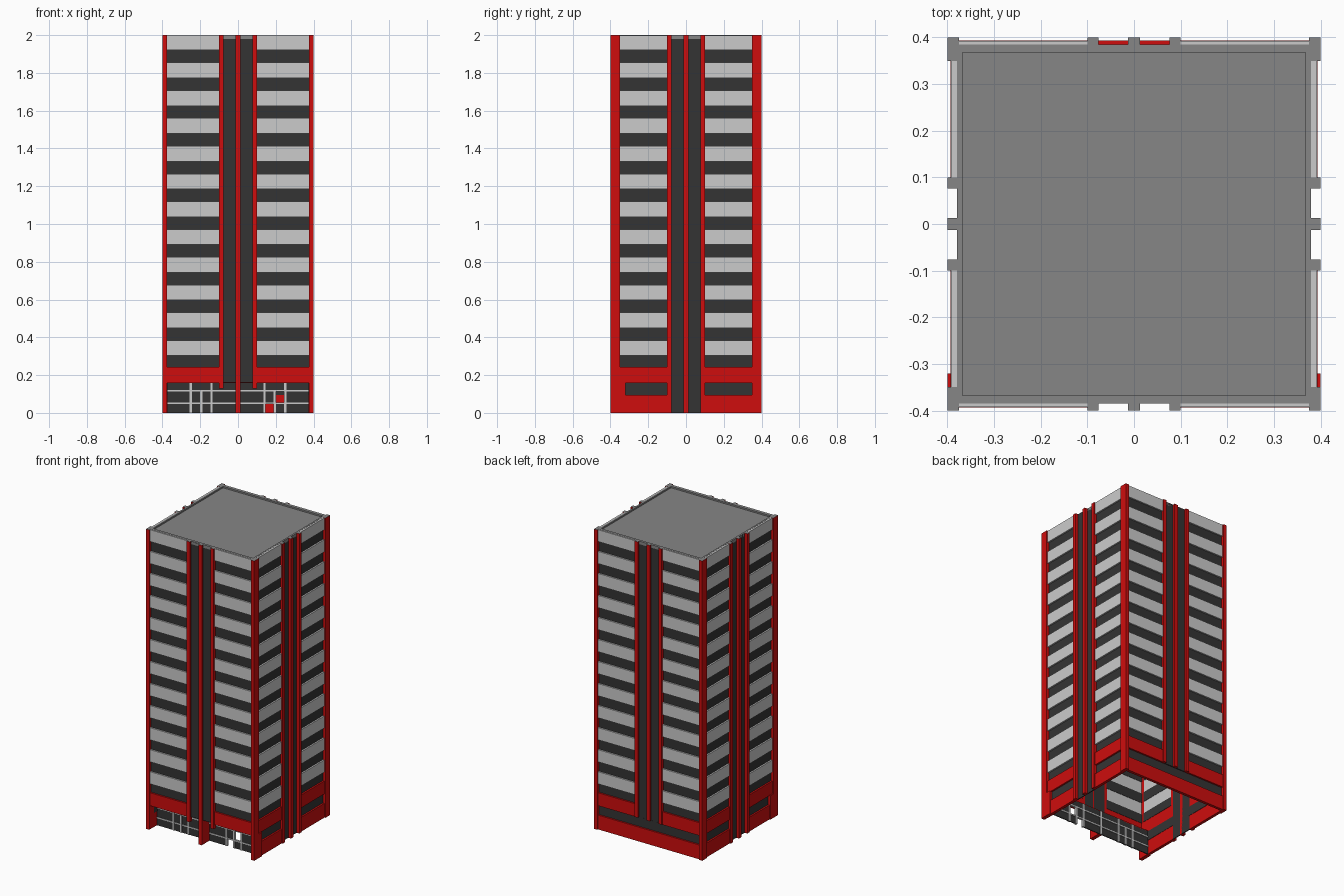
import bpy, bmesh, math
from mathutils import Matrix, Vector

if "Cube" in bpy.data.objects:
    bpy.data.objects.remove(bpy.data.objects["Cube"])

def mat(name, c):
    m = bpy.data.materials.new(name)
    m.diffuse_color = (*c, 1)
    m.use_nodes = True
    m.node_tree.nodes["Principled BSDF"].inputs["Base Color"].default_value = m.diffuse_color
    return m

RED = mat("red cladding", (0.62, 0.004, 0.004))
DARK = mat("dark glass", (0.034, 0.034, 0.034))
LIGHT = mat("light panel", (0.6, 0.6, 0.6))
GREY = mat("roof grey", (0.24, 0.24, 0.24))

parts = {}

def box(name, material, u0, u1, v0, v1, z0, z1, turn=0):
    """Box on a facade: u along the wall, v outward, turned in quarter turns (0 = front)."""
    if name not in parts:
        parts[name] = (bmesh.new(), material)
    bm = parts[name][0]
    m = (Matrix.Rotation(turn * math.pi / 2, 4, 'Z')
         @ Matrix.Translation(((u0 + u1) / 2, -(v0 + v1) / 2, (z0 + z1) / 2))
         @ Matrix.Diagonal((u1 - u0, v1 - v0, z1 - z0, 1)))
    bmesh.ops.create_cube(bm, size=1, matrix=m)

def mirrored(name, material, u0, u1, *rest):
    box(name, material, u0, u1, *rest)
    box(name, material, -u1, -u0, *rest)

FLOORS, STEP = 12, 0.147
SIDES = ["front", "right", "back", "left"]
for t, side in enumerate(SIDES):
    long_face = t % 2 == 0                      # front and back
    end = 0.376 if long_face else 0.352         # where the corner pier starts
    core = 0.385 if long_face else 0.38         # depth of the centre glass strip
    low = {0: 0.13, 2: 0.16}.get(t, 0.0)        # foot of the vertical fins

    # stacked window bands and light spandrels
    for k in range(FLOORS):
        zb = 1.92 - STEP * k
        zt = min(zb + 0.081, 1.999)
        mirrored(side + "_spandrels", LIGHT, 0.095, end, 0.374, 0.392, zb, zt, t)
        zw = zb - (STEP - 0.081) if k < FLOORS - 1 else 0.242
        mirrored(side + "_windows", DARK, 0.095, end, 0.372, 0.382, zw, zb, t)

    # red belt above the ground floor
    mirrored(side + "_belt", RED, 0.095, end, 0.374, 0.393, 0.158, 0.244, t)

    # centre glass strip and its fins
    box(side + "_centre_glass", DARK, -0.08, 0.08, 0.374, core,
        0.16 if long_face else 0.0, 1.999, t)
    mirrored(side + "_fins", RED, 0.076, 0.1, 0.374, 0.4, low, 2, t)
    box(side + "_fins", RED, -0.0125, 0.0125, 0.32 if t == 0 else 0.374, 0.4,
        0, 0.16, t) if t != 2 else None
    box(side + "_fins", RED, -0.0125, 0.0125, 0.374, 0.4, 0.16, 2, t)

    # solid ground floor with a slot window on three sides
    if t != 0:
        inner = 0.0 if t == 2 else 0.076
        mirrored(side + "_base", RED, inner, end, 0.374, 0.393, 0, 0.095, t)
        mirrored(side + "_base_window", DARK, inner, end, 0.372, 0.382, 0.095, 0.158, t)

    # parapet
    box("parapet", GREY, -0.382, 0.382, 0.368, core, 1.98, 2, t)

# corner piers
for s in (-1, 1):
    mirrored("corner_piers", RED, 0.375, 0.4, *sorted((s * 0.35, s * 0.4)), 0, 2)
# deeper cheek walls either side of the recessed entrance
mirrored("entrance_cheeks", RED, 0.375, 0.4, 0.32, 0.36, 0, 0.16)

# roof deck
box("roof_deck", GREY, -0.37, 0.37, -0.37, 0.37, 1.98, 1.99)

# recessed entrance: glass panes in a light frame, two panes open
cols = [-0.375, -0.25, -0.195, -0.14, 0, 0.14, 0.195, 0.25, 0.375]
rows = [0, 0.052, 0.115, 0.16]
V = 0.32
for i in range(len(cols) - 1):
    for j in range(len(rows) - 1):
        if (i, j) in ((5, 0), (6, 1)):
            continue
        box("entrance_glass", DARK, cols[i], cols[i + 1], V - 0.006, V, rows[j], rows[j + 1])
for c in cols[1:-1]:
    door = abs(c) == 0.195
    box("entrance_frame", LIGHT, c - 0.006, c + 0.006, V - 0.01, V + 0.004, 0,
        0.115 if door else 0.16)
for z in (0.052, 0.118):
    box("entrance_frame", LIGHT, -0.375, 0.375, V - 0.01, V + 0.003, z - 0.004, z + 0.004)
# soffit over the recess
box("entrance_soffit", RED, -0.376, 0.376, V - 0.006, 0.376, 0.158, 0.164)

# build the objects; faces at roof level are grey
for name, (bm, material) in parts.items():
    bm.normal_update()
    for f in bm.faces:
        if f.normal.z > 0.9 and f.calc_center_median().z > 1.9995:
            f.material_index = 1
    me = bpy.data.meshes.new(name)
    bm.to_mesh(me)
    bm.free()
    me.materials.append(material)
    me.materials.append(GREY)
    bpy.context.collection.objects.link(bpy.data.objects.new(name, me))
